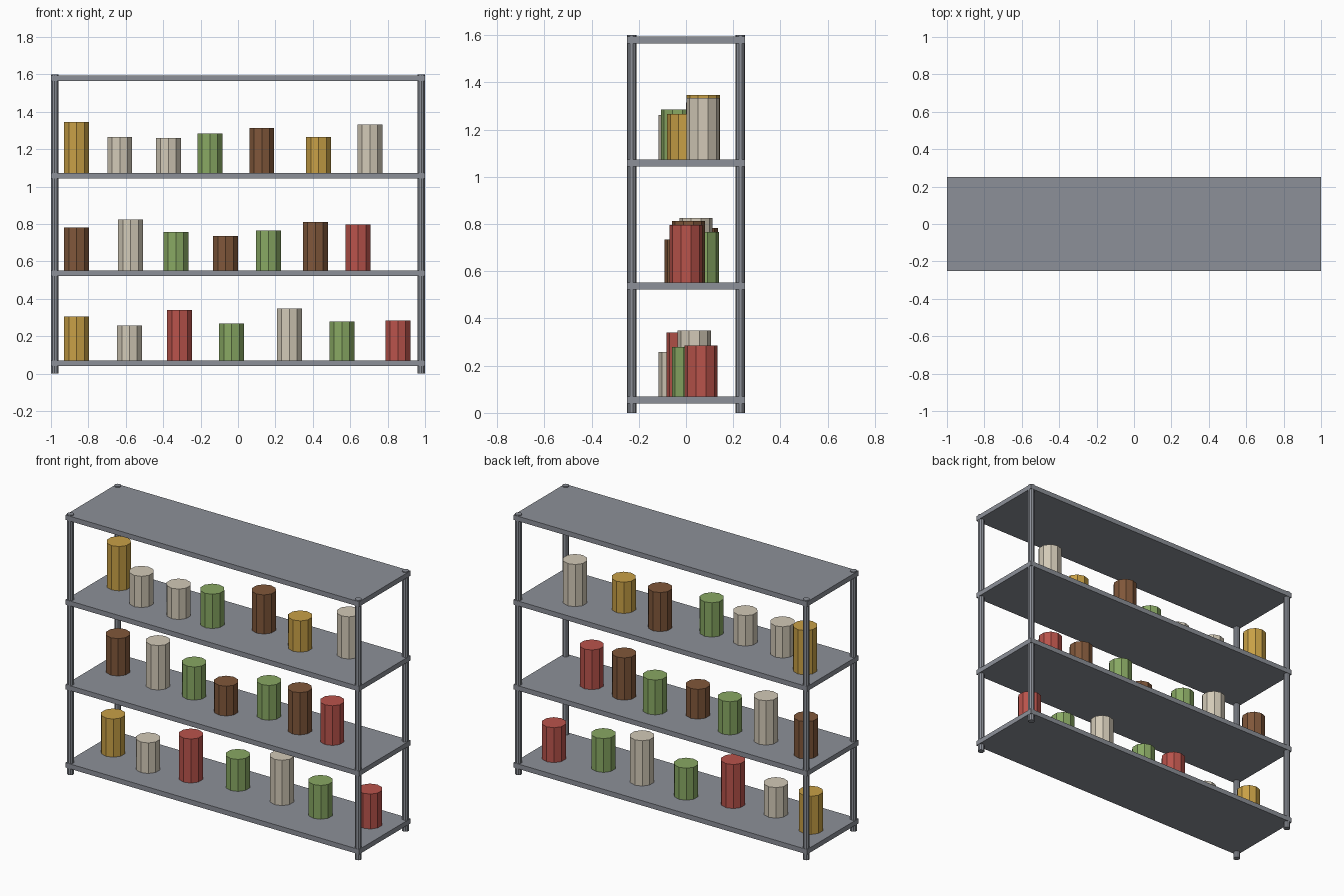
import bpy

if "Cube" in bpy.data.objects:
    bpy.data.objects.remove(bpy.data.objects["Cube"])

def srgb(h):
    c = [int(h[i:i + 2], 16) / 255 for i in (0, 2, 4)]
    return [v / 12.92 if v <= 0.04045 else ((v + 0.055) / 1.055) ** 2.4 for v in c] + [1]

def material(name, h):
    m = bpy.data.materials.new(name)
    m.diffuse_color = srgb(h)
    m.use_nodes = True
    m.node_tree.nodes["Principled BSDF"].inputs["Base Color"].default_value = m.diffuse_color
    return m

MATS = {n: material(n, h) for n, h in (
    ("grey metal", "8C9098"), ("yellow", "C8A046"), ("cream", "D2C9B7"),
    ("red", "B9534B"), ("green", "88A863"), ("brown", "80573A"))}

def finish(name, mat):
    ob = bpy.context.object
    ob.name = name
    ob.data.materials.append(MATS[mat])

def box(name, size, loc, mat):
    bpy.ops.mesh.primitive_cube_add(size=1, location=loc)
    bpy.context.object.scale = size
    bpy.ops.object.transform_apply(location=False, rotation=False, scale=True)
    finish(name, mat)

def cylinder(name, r, x, y, z0, z1, mat):
    bpy.ops.mesh.primitive_cylinder_add(vertices=10, radius=r, depth=z1 - z0,
                                        location=(x, y, (z0 + z1) / 2))
    finish(name, mat)

# Corner posts
for sx, side in ((-1, "left"), (1, "right")):
    for sy, end in ((-1, "front"), (1, "back")):
        cylinder(f"{end}_{side}_post", 0.02, sx * 0.98, sy * 0.23, 0, 1.6, "grey metal")

# Four shelf boards
THICK = 0.03
bottoms = [max(0.04, i * 1.565 / 3) for i in range(4)]
for i, z in enumerate(bottoms):
    box(f"shelf_{i + 1}", (2, 0.5, THICK), (0, 0, z + THICK / 2), "grey metal")

# Cans on each shelf: x, y, top height, colour
ROWS = [
    [(-.863, .018, .305, "yellow"), (-.58, -.046, .258, "cream"), (-.312, -.013, .341, "red"),
     (-.034, .047, .267, "green"), (.275, .035, .349, "cream"), (.555, .011, .278, "green"),
     (.855, .064, .285, "red")],
    [(-.863, .065, .782, "brown"), (-.574, .042, .825, "cream"), (-.332, .048, .756, "green"),
     (-.066, -.021, .735, "brown"), (.162, .07, .766, "green"), (.414, .01, .812, "brown"),
     (.642, 0, .796, "red")],
    [(-.863, .073, 1.346, "yellow"), (-.632, -.036, 1.266, "cream"), (-.372, -.046, 1.261, "cream"),
     (-.15, -.036, 1.285, "green"), (.127, .07, 1.314, "brown"), (.431, -.01, 1.266, "yellow"),
     (.705, .072, 1.333, "cream")],
]
for r, row in enumerate(ROWS):
    for c, (x, y, top, col) in enumerate(row):
        cylinder(f"can_{r + 1}_{c + 1}", 0.07, x, y, bottoms[r] + THICK, top, col)
